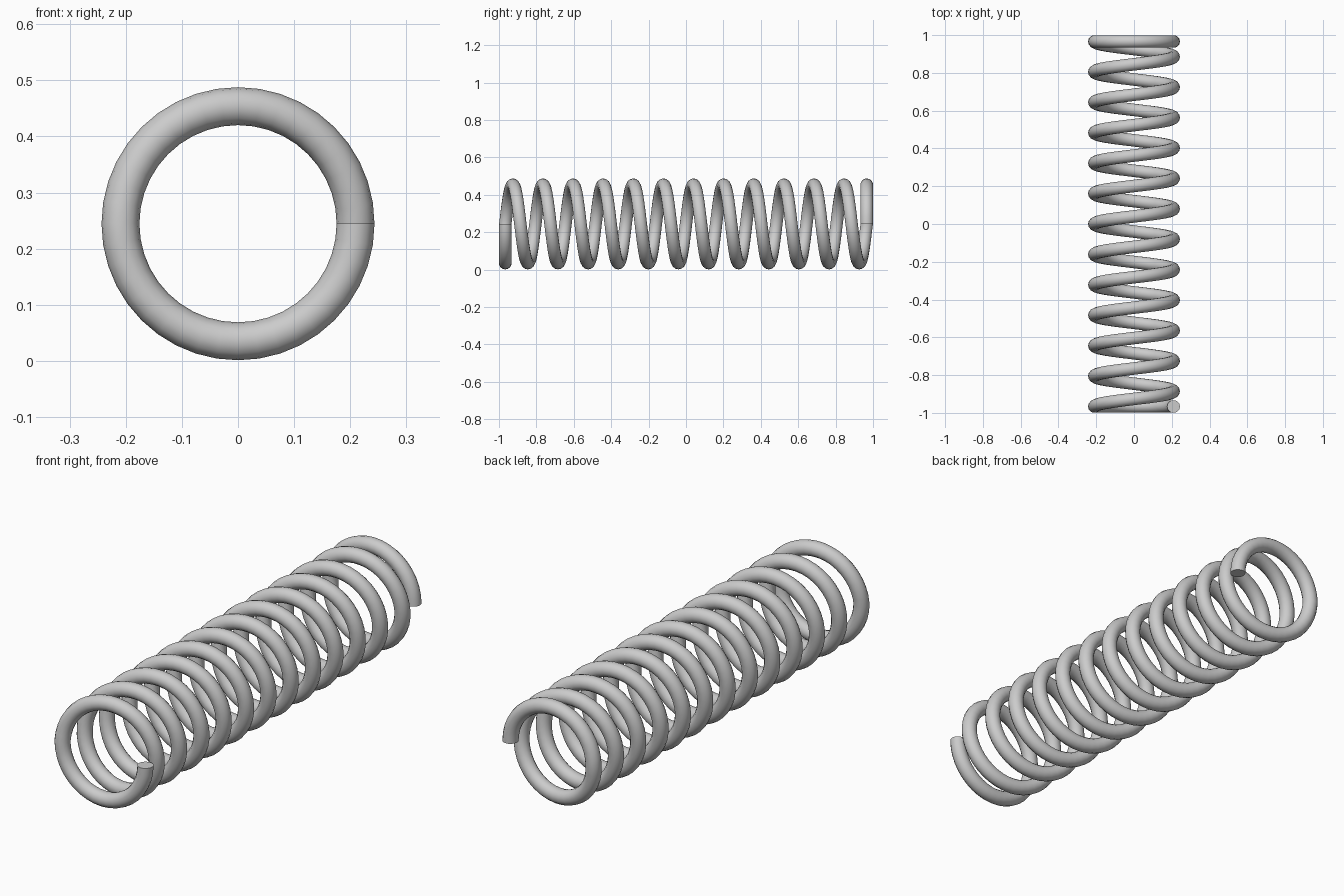
import bpy, bmesh
from math import pi, sin, cos, radians
from mathutils import Vector

if "Cube" in bpy.data.objects:
    bpy.data.objects.remove(bpy.data.objects["Cube"])

COIL_R, WIRE_R = 0.2095, 0.0338   # coil centreline and wire radii
CENTRE_Z = 0.2445
END_Y = 1.0 - WIRE_R              # plane of the flat end half-turns
TURNS, STEPS, SIDES = 13, 40, 14


def centre(t):
    """Wire centreline after t turns; the first and last half turn are flat."""
    a = -2 * pi * t
    active = min(max((t - 0.5) / (TURNS - 1), 0), 1)
    y = -END_Y + 2 * END_Y * active
    return Vector((COIL_R * cos(a), y, CENTRE_Z + COIL_R * sin(a)))


def tangent(t):
    """Wire direction, kept exactly in-plane at the two cut ends."""
    return (centre(t + 0.01) - centre(t - 0.01)).normalized()


# Sweep a round section along the coil
bm = bmesh.new()
rings = []
for i in range(TURNS * STEPS + 1):
    t = i / STEPS
    a = -2 * pi * t
    radial = Vector((cos(a), 0, sin(a)))
    side = tangent(t).cross(radial).normalized()
    rings.append([bm.verts.new(centre(t) + WIRE_R * (
        radial * cos(2 * pi * k / SIDES) + side * sin(2 * pi * k / SIDES)))
        for k in range(SIDES)])

for r0, r1 in zip(rings, rings[1:]):
    for k in range(SIDES):
        n = (k + 1) % SIDES
        bm.faces.new((r0[k], r0[n], r1[n], r1[k]))

# Flat cut ends
bm.faces.new(rings[0][::-1])
bm.faces.new(rings[-1])
bmesh.ops.recalc_face_normals(bm, faces=bm.faces)

mesh = bpy.data.meshes.new("coil_spring")
bm.to_mesh(mesh)
bm.free()
spring = bpy.data.objects.new("coil_spring", mesh)
bpy.context.collection.objects.link(spring)
bpy.context.view_layer.objects.active = spring
spring.select_set(True)
bpy.ops.object.shade_smooth_by_angle(angle=radians(40))
